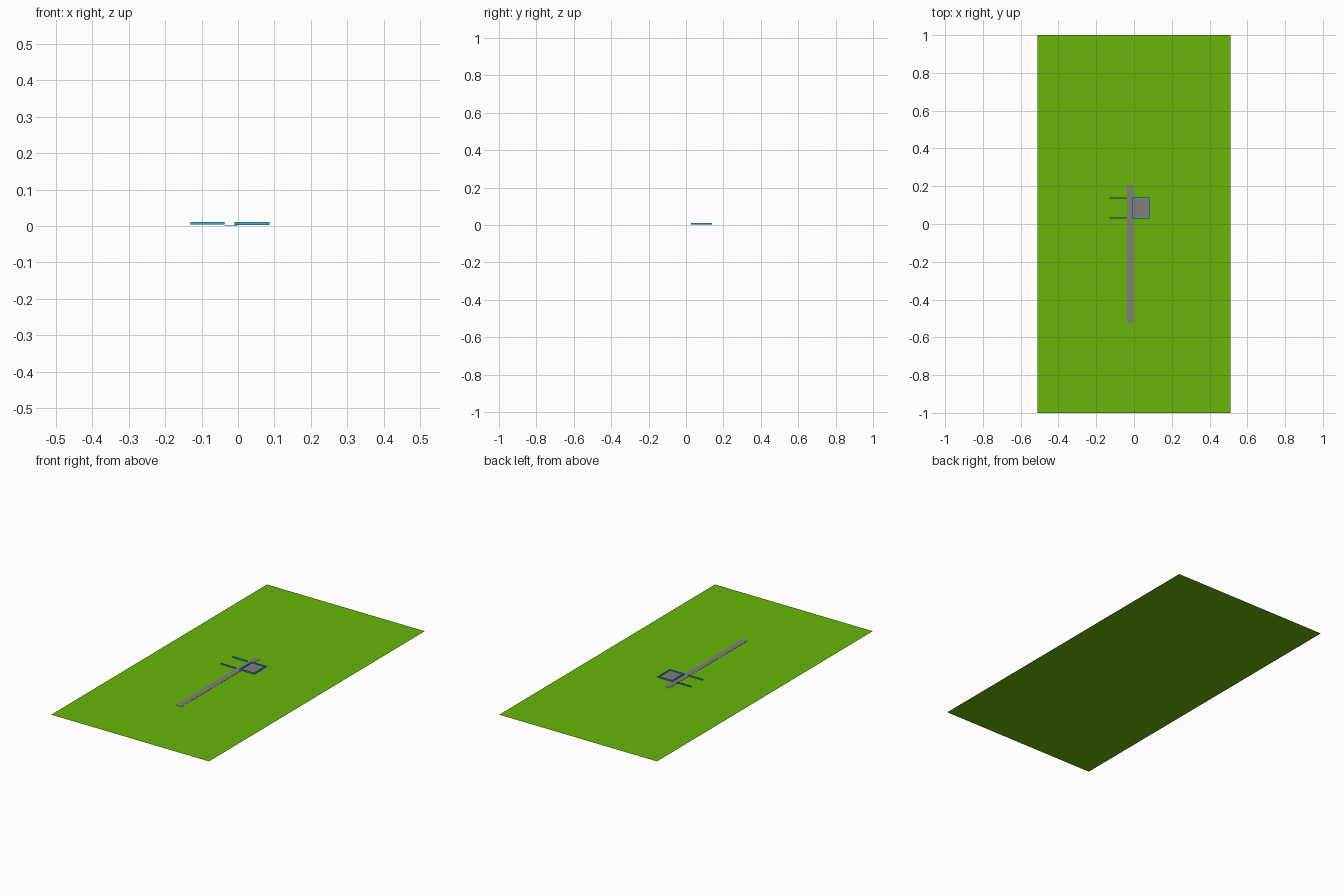
import bpy

if "Cube" in bpy.data.objects:
    bpy.data.objects.remove(bpy.data.objects["Cube"])


def material(name, rgb):
    m = bpy.data.materials.new(name)
    m.diffuse_color = (*rgb, 1)
    m.use_nodes = True
    m.node_tree.nodes["Principled BSDF"].inputs["Base Color"].default_value = m.diffuse_color
    return m


green = material("grass green", (0.14, 0.47, 0.003))
grey = material("paving grey", (0.22, 0.21, 0.21))
blue = material("frame blue", (0.05, 0.45, 0.65))


def box(name, x0, x1, y0, y1, z0, z1, mat):
    bpy.ops.mesh.primitive_cube_add(size=1, location=((x0 + x1) / 2, (y0 + y1) / 2, (z0 + z1) / 2))
    o = bpy.context.object
    o.name = name
    o.scale = (x1 - x0, y1 - y0, z1 - z0)
    bpy.ops.object.transform_apply(location=False, rotation=False, scale=True)
    o.data.materials.append(mat)
    return o


# lawn: a single flat sheet
bpy.ops.mesh.primitive_plane_add(size=1)
lawn = bpy.context.object
lawn.name = "lawn"
lawn.scale = (1.024, 2, 1)
bpy.ops.object.transform_apply(scale=True)
lawn.data.materials.append(green)

# long path and paved square
box("path", -0.037, -0.002, -0.523, 0.206, 0.0003, 0.0013, grey)
box("paved_square", -0.009, 0.085, 0.03, 0.138, 0.003, 0.006, grey)

# low blue frame rails
T = 0.006
Y0, Y1, Z0, Z1 = 0.028, 0.14, 0.004, 0.011
for side, (x0, x1) in {"left": (-0.13, -0.037), "right": (-0.009, 0.086)}.items():
    box(side + "_front_rail", x0, x1, Y0, Y0 + T, Z0, Z1, blue)
    box(side + "_back_rail", x0, x1, Y1 - T, Y1, Z0, Z1, blue)
for name, x in (("right_inner_rail", -0.009), ("right_outer_rail", 0.08)):
    box(name, x, x + T, Y0 + T, Y1 - T, Z0, Z1, blue)
